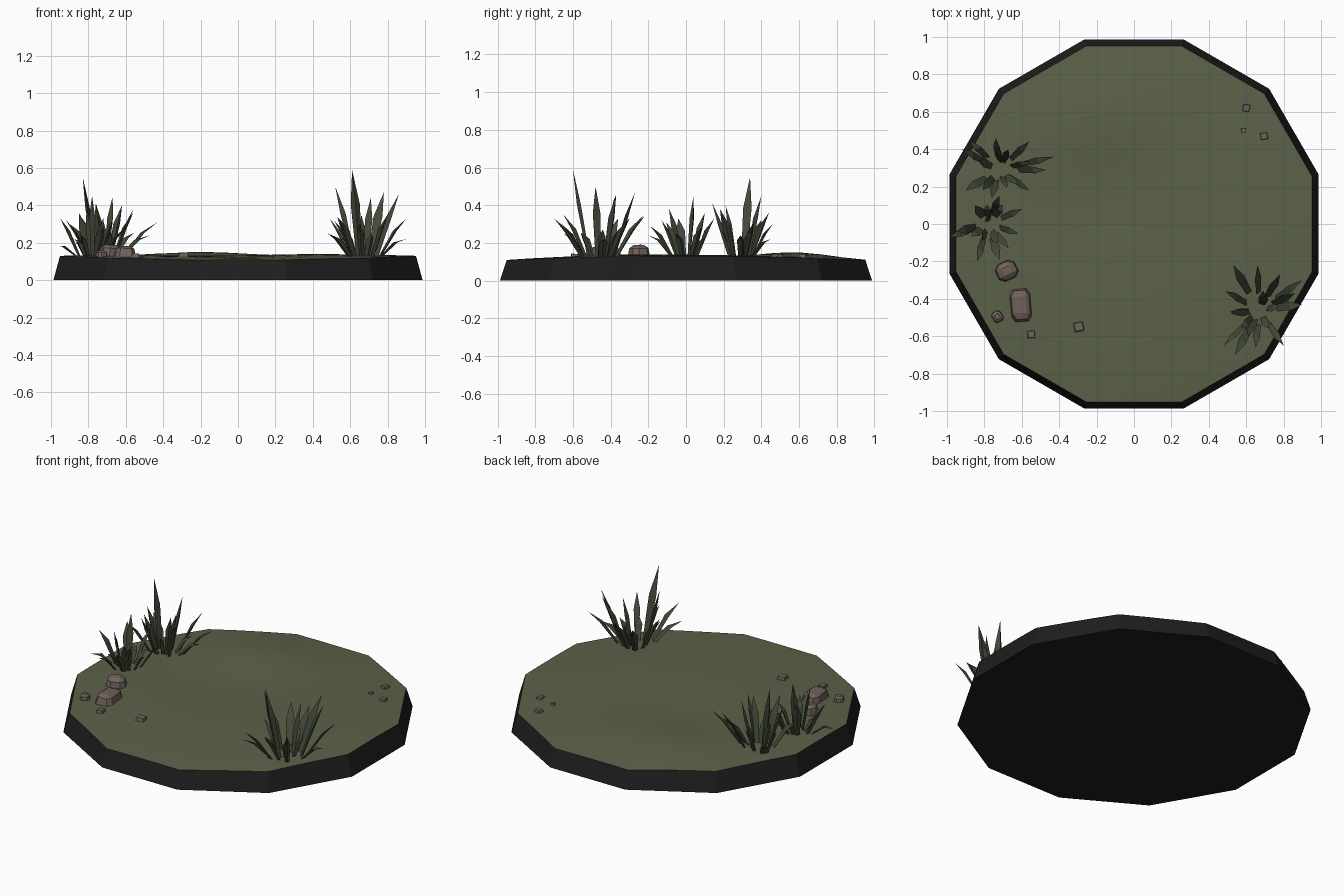
import bpy, bmesh, math, random
from mathutils import Vector, Matrix

if "Cube" in bpy.data.objects:
    bpy.data.objects.remove(bpy.data.objects["Cube"])

random.seed(4)


def material(name, rgb):
    m = bpy.data.materials.new(name)
    m.diffuse_color = (*rgb, 1)
    m.use_nodes = True
    m.node_tree.nodes["Principled BSDF"].inputs["Base Color"].default_value = m.diffuse_color
    return m


MOSS = material("moss green", (0.105, 0.122, 0.066))
BLACK = material("base black", (0.013, 0.013, 0.013))
BLADE = material("dark reed green", (0.056, 0.066, 0.041))
STONE = material("warm grey stone", (0.165, 0.122, 0.106))


def finish(bm, name, *mats):
    bmesh.ops.recalc_face_normals(bm, faces=bm.faces)
    me = bpy.data.meshes.new(name)
    bm.to_mesh(me)
    bm.free()
    for m in mats:
        me.materials.append(m)
    ob = bpy.data.objects.new(name, me)
    bpy.context.collection.objects.link(ob)
    return ob


# Twelve-sided outline, with each side split into segments
R_BOTTOM, R_TOP, SEG = 1.022, 0.985, 3


def outline(radius):
    c = [Vector((math.cos(a), math.sin(a))) * radius
         for a in (math.radians(15 + 30 * k) for k in range(12))]
    return [c[i].lerp(c[(i + 1) % 12], j / SEG) for i in range(12) for j in range(SEG)]


# Gently uneven ground height
def ground(x, y):
    r = min(1, math.hypot(x, y))
    z = 0.106 + 0.023 * x * x + 0.027 * (1 - r ** 3)
    z += 0.024 * math.exp(-((x + 0.2) ** 2 / 0.12 + (y - 0.58) ** 2 / 0.05))
    z -= 0.012 * math.exp(-((x + 0.25) ** 2 + (y - 0.1) ** 2) / 0.08)
    z += 0.006 * math.exp(-((x - 0.4) ** 2 + (y + 0.3) ** 2) / 0.1)
    return z


# Base: black sloped wall and underside, moss top made of concentric rings
bm = bmesh.new()
bottom = [bm.verts.new((p.x, p.y, 0)) for p in outline(R_BOTTOM)]
bm.faces.new(bottom).material_index = 1
prev, n = bottom, len(bottom)
RINGS = 8
for k in range(RINGS):
    s = 1 - k / RINGS
    ring = [bm.verts.new((p.x, p.y, ground(p.x, p.y))) for p in outline(R_TOP * s)]
    for i in range(n):
        f = bm.faces.new((prev[i], prev[(i + 1) % n], ring[(i + 1) % n], ring[i]))
        f.material_index = 1 if k == 0 else 0
        f.smooth = k > 0
    prev = ring
mid = bm.verts.new((0, 0, ground(0, 0)))
for i in range(n):
    bm.faces.new((prev[i], prev[(i + 1) % n], mid)).smooth = True
for e in bm.edges:
    if len({f.material_index for f in e.link_faces}) > 1:
        e.smooth = False
finish(bm, "round_base", MOSS, BLACK)


# One reed blade: three-sided section, widest below the middle, pointed tip
def blade(bm, root, tip, width):
    out = Vector((tip.x - root.x, tip.y - root.y, 0))
    out = out.normalized() if out.length > 1e-4 else Vector((1, 0, 0))
    out = Matrix.Rotation(random.uniform(-0.7, 0.7), 3, 'Z') @ out
    side = out.cross(Vector((0, 0, 1)))
    rings = []
    for t, w in ((0, 0.65), (0.55, 1.0)):
        c = root.lerp(tip, t) + Vector((0, 0, 0.05 * t))
        h = side * width * w / 2
        rings.append([bm.verts.new(p) for p in (c - h, c + h, c + out * width * w * 0.4)])
    end = bm.verts.new(tip)
    a, b = rings
    bm.faces.new(a)
    for i in range(3):
        j = (i + 1) % 3
        bm.faces.new((a[i], a[j], b[j], b[i]))
        bm.faces.new((b[i], b[j], end))


def clump(name, cx, cy, tips, filler, height):
    bm = bmesh.new()
    tips = list(tips)
    for k in range(filler):
        a = 2 * math.pi * (k + random.random() * 0.6) / filler
        r = random.uniform(0.1, 0.17)
        tips.append((cx + r * math.cos(a), cy + r * math.sin(a),
                     0.13 + height * random.uniform(0.4, 1)))
    for x, y, z in tips:
        rx, ry = cx + 0.36 * (x - cx), cy + 0.36 * (y - cy)
        blade(bm, Vector((rx, ry, ground(rx, ry) - 0.01)), Vector((x, y, z)),
              random.uniform(0.036, 0.05))
    finish(bm, name, BLADE)


# Reed clumps, listed by blade tip
clump("right_reeds", 0.67, -0.46, [
    (.61, -.60, .59), (.52, -.48, .50), (.90, -.30, .33), (.86, -.37, .46),
    (.78, -.27, .47), (.80, -.65, .35), (.54, -.70, .33), (.65, -.66, .30),
    (.48, -.65, .25), (.53, -.22, .34), (.66, -.22, .35), (.49, -.36, .33),
    (.90, -.43, .22), (.71, -.38, .44)], 5, 0.22)
clump("back_left_reeds", -0.72, 0.29, [
    (-.83, .34, .55), (-.67, .40, .45), (-.56, .44, .36), (-.43, .36, .31),
    (-.47, .29, .24), (-.92, .40, .32), (-.74, .46, .30), (-.90, .18, .30),
    (-.56, .18, .38), (-.76, .14, .41), (-.62, .21, .40), (-.88, .45, .22)], 5, 0.24)
clump("left_reeds", -0.78, 0.0, [
    (-.99, -.07, .18), (-.95, -.04, .33), (-.85, .10, .36), (-.72, .15, .33),
    (-.60, .08, .28), (-.62, -.05, .25), (-.72, -.19, .29), (-.67, -.13, .32),
    (-.84, -.20, .24), (-.78, .04, .45), (-.81, -.09, .38)], 4, 0.18)


# Stones: tapered, bevelled, slightly irregular blocks sunk into the ground
def stone(name, x, y, sx, sy, top, turn, bevel):
    bm = bmesh.new()
    bmesh.ops.create_cube(bm, size=1)
    for v in bm.verts:
        if v.co.z > 0:
            v.co.x *= random.uniform(0.72, 0.85)
            v.co.y *= random.uniform(0.72, 0.85)
            v.co.z -= random.uniform(0, 0.12)
    if bevel:
        bmesh.ops.bevel(bm, geom=bm.edges[:], offset=bevel, segments=1, affect='EDGES')
    low = ground(x, y) - 0.02
    bmesh.ops.scale(bm, vec=(sx, sy, top - low), verts=bm.verts)
    bmesh.ops.rotate(bm, matrix=Matrix.Rotation(math.radians(turn), 3, 'Z'), verts=bm.verts)
    bmesh.ops.translate(bm, vec=(x, y, (top + low) / 2), verts=bm.verts)
    finish(bm, name, STONE)


stone("large_stone", -.605, -.435, .115, .185, .187, 5, .16)
stone("middle_stone", -.68, -.25, .12, .105, .192, 25, .22)
stone("small_stone", -.73, -.495, .06, .065, .16, 30, .2)
for i, (x, y, s, turn) in enumerate([(-.295, -.55, .055, 10), (-.55, -.59, .045, 5),
                                     (.6, .62, .042, -15), (.695, .47, .042, 10),
                                     (.585, .5, .026, 5)]):
    stone(f"pebble_{i + 1}", x, y, s, s, ground(x, y) + s * 0.4, turn, 0)
